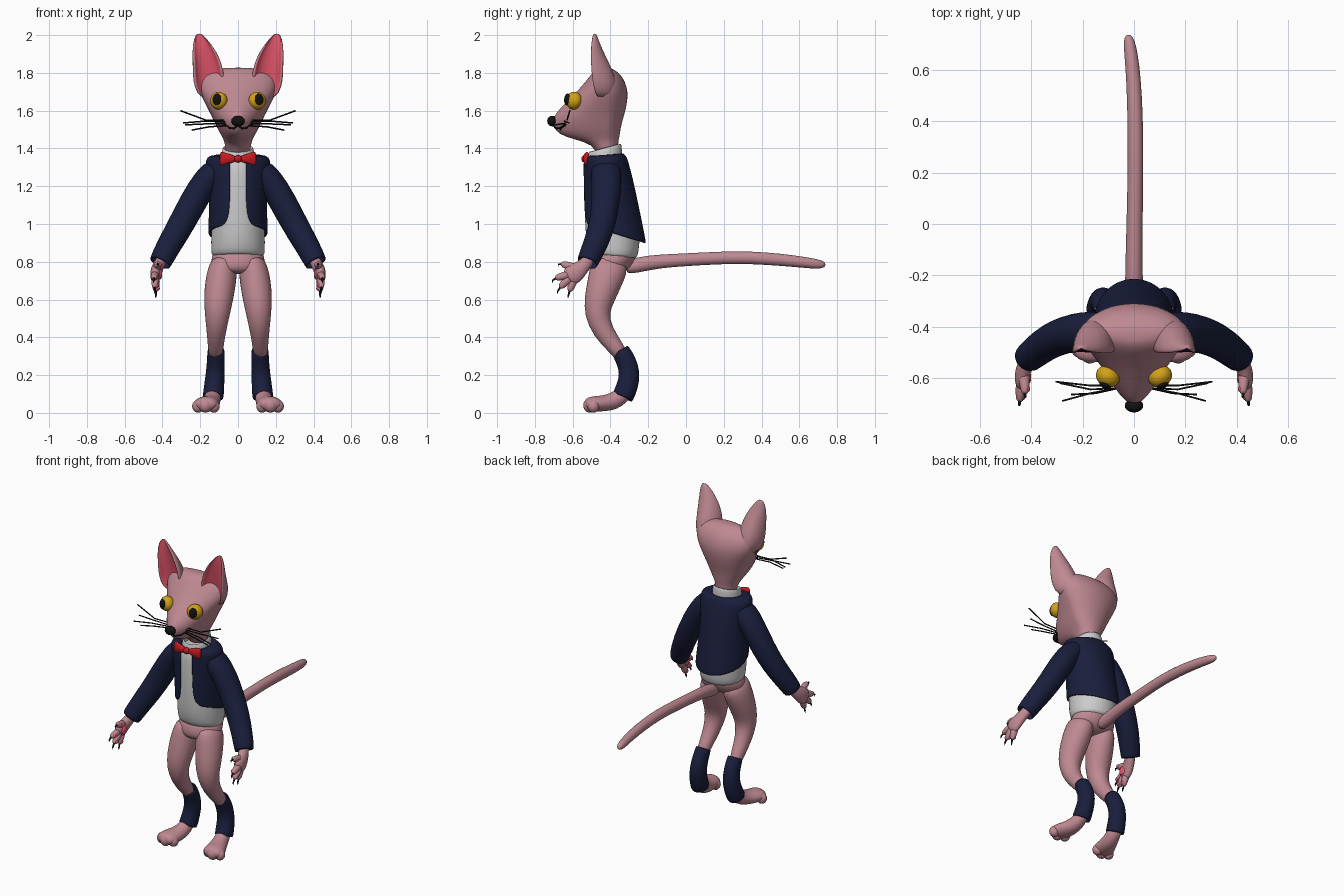
import bpy, bmesh
from math import sin, cos, pi, asin
from mathutils import Vector as V


def material(name, r, g, b):
    m = bpy.data.materials.new(name)
    m.diffuse_color = (r, g, b, 1)
    return m


PINK = material("pink_skin", .52, .25, .29)
NAVY = material("navy_cloth", .010, .013, .045)
WHITE = material("white_cloth", .72, .73, .74)
RED = material("red_satin", .55, .01, .015)
INNER = material("inner_pink", .85, .10, .16)
GOLD = material("gold_eye", .65, .36, .01)
BLACK = material("black", .006, .006, .006)


def skin(name, rows, mat, closed=True, cap=True, mirror=False, sub=1, thick=0, mat2=None, pick=None):
    """Bridge rows of points into a smooth surface."""
    bm = bmesh.new()
    grid = [[bm.verts.new(p) for p in row] for row in rows]
    n = len(grid[0])
    for a, b in zip(grid, grid[1:]):
        for i in range(n if closed else n - 1):
            j = (i + 1) % n
            f = bm.faces.new((a[i], a[j], b[j], b[i]))
            if pick and pick(i):
                f.material_index = 1
    if cap:
        bm.faces.new(grid[0])
        bm.faces.new(grid[-1])
    bmesh.ops.recalc_face_normals(bm, faces=bm.faces)
    for f in bm.faces:
        f.smooth = True
    me = bpy.data.meshes.new(name)
    bm.to_mesh(me)
    bm.free()
    me.materials.append(mat)
    if mat2:
        me.materials.append(mat2)
    ob = bpy.data.objects.new(name, me)
    bpy.context.collection.objects.link(ob)
    if mirror:
        ob.modifiers.new("mirror", 'MIRROR').use_mirror_merge = False
    if thick:
        s = ob.modifiers.new("cloth", 'SOLIDIFY')
        s.thickness, s.offset = thick, 0
    if sub:
        s = ob.modifiers.new("smooth", 'SUBSURF')
        s.levels = s.render_levels = sub
    return ob


def tube(name, pts, mat, n=16, ref=(1, 0, 0), **kw):
    """Sweep ellipses (x, y, z, ra, rb) square to the path."""
    rows = []
    for k, p in enumerate(pts):
        t = (V(pts[min(k + 1, len(pts) - 1)][:3]) - V(pts[max(k - 1, 0)][:3])).normalized()
        u = V(ref)
        u = (u - t * u.dot(t)).normalized()
        w = t.cross(u)
        rows.append([V(p[:3]) + u * p[3] * cos(2 * pi * i / n) + w * p[4] * sin(2 * pi * i / n)
                     for i in range(n)])
    return skin(name, rows, mat, **kw)


def levels(name, rings, mat, n=24, **kw):
    """Stack level ellipses (z, cy, rx, ry, tilt)."""
    rows = [[(rx * sin(2 * pi * i / n), cy - ry * cos(2 * pi * i / n), z + h * cos(2 * pi * i / n))
             for i in range(n)] for z, cy, rx, ry, h in rings]
    return skin(name, rows, mat, **kw)


def ball(name, loc, size, mat, mirror=True, facing=None):
    bm = bmesh.new()
    bmesh.ops.create_uvsphere(bm, u_segments=20, v_segments=12, radius=1)
    bmesh.ops.scale(bm, vec=size, verts=bm.verts)
    if facing:
        bmesh.ops.rotate(bm, matrix=V(facing).to_track_quat('-Y', 'Z').to_matrix(), verts=bm.verts)
    bmesh.ops.translate(bm, vec=loc, verts=bm.verts)
    for f in bm.faces:
        f.smooth = True
    me = bpy.data.meshes.new(name)
    bm.to_mesh(me)
    bm.free()
    me.materials.append(mat)
    ob = bpy.data.objects.new(name, me)
    bpy.context.collection.objects.link(ob)
    if mirror:
        ob.modifiers.new("mirror", 'MIRROR').use_mirror_merge = False
    return ob


# Head: egg-shaped level sections with a pointed muzzle (z, back, front, half width)
head, yc, N = [], -.425, 28
for z, yb, yf, w in [(1.36, -.36, -.48, .065), (1.42, -.36, -.485, .068), (1.45, -.355, -.60, .078),
                     (1.475, -.35, -.675, .092), (1.51, -.345, -.70, .112), (1.55, -.335, -.715, .13),
                     (1.60, -.32, -.68, .155), (1.65, -.31, -.63, .182), (1.70, -.307, -.58, .205),
                     (1.75, -.32, -.535, .208), (1.79, -.345, -.505, .185), (1.815, -.375, -.48, .14),
                     (1.828, -.405, -.455, .07)]:
    row = []
    for i in range(N):
        c, s = cos(2 * pi * i / N), sin(2 * pi * i / N)
        p = 1.3 if s < 0 else 1
        x = w * abs(c) ** p * (1 if c > 0 else -1)
        row.append((x, yc + s * (yb - yc if s > 0 else yc - yf), z))
    head.append(row)
skin("head", head, PINK)

# Ears: crescent sections, hollow side coloured
ear = []
for z, cx, rim, rx, d in [(1.66, .135, -.47, .07, .10), (1.73, .15, -.488, .085, .125), (1.79, .157, -.497, .085, .12),
                          (1.85, .163, -.50, .079, .095), (1.91, .177, -.50, .066, .065),
                          (1.96, .193, -.497, .046, .04), (1.995, .203, -.49, .025, .02), (2.008, .206, -.485, .01, .01)]:
    row = [(cx + rx * cos(pi * i / 10), rim + d * sin(pi * i / 10), z) for i in range(11)]
    row += [(cx - .8 * rx * cos(pi * i / 8), rim - .006 + .4 * d * sin(pi * i / 8), z) for i in range(9)]
    ear.append(row)
skin("ear", ear, PINK, mirror=True, mat2=INNER, pick=lambda i: 11 <= i <= 18)

# Face
ball("eye", (.102, -.594, 1.653), (.048, .042, .047), GOLD, facing=(.5, -.85, .1))
ball("pupil", (.112, -.63, 1.66), (.025, .012, .031), BLACK, facing=(.42, -.9, .12))
ball("nose", (0, -.708, 1.545), (.036, .027, .028), BLACK, mirror=False)


def strand(name, pts, r):
    tube(name, [(*p, r, r) for p in pts], BLACK, n=6, ref=(0, 0, 1), mirror=True, sub=0)


strand("mouth", [(0, -.70, 1.522), (.022, -.69, 1.506), (.045, -.662, 1.508), (.07, -.635, 1.53)], .005)
for a, m, e in [((.07, -.63, 1.55), (.17, -.63, 1.55), (.305, -.615, 1.60)),
                ((.06, -.64, 1.54), (.17, -.645, 1.545), (.29, -.62, 1.535)),
                ((.065, -.64, 1.53), (.17, -.66, 1.53), (.28, -.69, 1.525)),
                ((.06, -.64, 1.52), (.15, -.66, 1.515), (.245, -.665, 1.497))]:
    strand("whisker", [a, m, e], .004)

# Shirt, collar and bow tie
levels("shirt", [(.825, -.38, .135, .116, .012), (.835, -.382, .142, .126, .01), (.90, -.385, .144, .142, 0),
                 (.98, -.39, .142, .145, 0), (1.1, -.402, .136, .136, 0), (1.22, -.412, .13, .124, 0),
                 (1.33, -.425, .125, .107, 0), (1.355, -.43, .08, .08, 0)], WHITE)
levels("collar", [(1.335, -.43, .084, .088, -.02), (1.365, -.43, .083, .087, -.02), (1.405, -.43, .078, .084, -.022)],
       WHITE, cap=False, thick=.01)
tube("bow_wing", [(.008, -.53, 1.345, .012, .014), (.035, -.532, 1.345, .016, .022),
                  (.075, -.528, 1.345, .018, .036), (.098, -.522, 1.345, .013, .043)], RED, ref=(0, 1, 0), mirror=True)
ball("bow_knot", (0, -.536, 1.345), (.021, .018, .02), RED, mirror=False)

# Jacket: open at the front, hem lower at the back (z, cy, rx, ry, gap, tilt)
coat = []
for z, cy, rx, ry, gap, h in [(.948, -.378, .152, .160, .085, .05), (.962, -.379, .152, .160, .06, .05),
                              (1.03, -.389, .150, .153, .046, .03), (1.11, -.40, .147, .143, .042, .01),
                              (1.2, -.41, .15, .132, .04, 0), (1.29, -.422, .163, .122, .04, 0),
                              (1.34, -.428, .168, .114, .04, 0), (1.358, -.43, .15, .108, .045, 0),
                              (1.362, -.43, .085, .092, .05, -.01)]:
    a0 = asin(gap / rx)
    ang = [a0 + (2 * pi - 2 * a0) * i / 30 for i in range(31)]
    coat.append([(rx * sin(a), cy - ry * cos(a), z + h * cos(a)) for a in ang])
skin("jacket", coat, NAVY, closed=False, cap=False, thick=.012)

# Sleeves
tube("sleeve", [(.09, -.425, 1.30, .05, .07), (.135, -.423, 1.275, .068, .08), (.20, -.42, 1.185, .07, .076),
                (.265, -.43, 1.065, .07, .07), (.325, -.455, .955, .066, .066), (.375, -.49, .87, .061, .06),
                (.415, -.525, .79, .057, .054)], NAVY, cap=False, thick=.008, mirror=True)

# Hands with fingers, claws and pads
tube("palm", [(.395, -.50, .83, .03, .032), (.42, -.54, .78, .031, .036), (.434, -.575, .75, .03, .05),
              (.438, -.605, .728, .029, .056), (.438, -.63, .71, .022, .042)], PINK, mirror=True)
for root, tip in [((.430, -.575, .765), (.425, -.655, .788)), ((.438, -.61, .735), (.445, -.685, .715)),
                  ((.438, -.61, .72), (.44, -.663, .668)), ((.435, -.59, .715), (.435, -.615, .65))]:
    a, b = V(root), V(tip)
    d = (b - a).normalized()
    tube("finger", [(*a, .024, .024), (*((a + b) / 2), .022, .023), (*b, .017, .018), (*(b + d * .008), .008, .008)],
         PINK, n=10, mirror=True)
    c = b + d * .022 + V((0, 0, -.008))
    tube("claw", [(*b, .007, .007), (*c, .005, .005), (*(c + V((0, -.002, -.014))), .001, .001)], BLACK, n=6,
         mirror=True, sub=0)
    ball("finger_pad", a.lerp(b, .85) + V((-.012, 0, 0)), (.009, .012, .012), INNER)
ball("palm_pad", (.411, -.598, .735), (.010, .026, .028), INNER)

# Hips, legs and tail
levels("hips", [(.86, -.38, .13, .115, 0), (.83, -.382, .138, .118, 0), (.79, -.395, .146, .116, 0),
                (.755, -.405, .13, .10, 0), (.735, -.41, .08, .06, 0)], PINK)
tube("leg", [(.072, -.395, .82, .062, .09), (.082, -.41, .76, .079, .102), (.092, -.432, .69, .084, .092),
             (.104, -.46, .60, .079, .081), (.11, -.473, .52, .067, .068), (.115, -.44, .43, .052, .056),
             (.118, -.375, .35, .042, .044), (.12, -.33, .29, .036, .036)], PINK, mirror=True)
tube("tail", [(0, -.33, .765, .035, .035), (0, -.25, .785, .036, .042), (0, -.15, .802, .034, .037),
              (.002, 0, .811, .032, .034), (.006, .2, .822, .031, .034), (.006, .35, .822, .031, .034),
              (.002, .5, .811, .03, .033), (-.006, .62, .798, .028, .03), (-.017, .70, .787, .025, .026),
              (-.022, .728, .785, .017, .018), (-.023, .738, .784, .006, .006)], PINK)

# Ankle cuffs and feet
tube("ankle_cuff", [(.116, -.35, .335, .043, .046), (.117, -.315, .275, .044, .05), (.12, -.297, .21, .047, .053),
                    (.126, -.308, .145, .05, .054), (.132, -.337, .08, .054, .055)], NAVY, cap=False, thick=.008,
     mirror=True)
tube("foot", [(.128, -.305, .14, .036, .036), (.131, -.335, .092, .042, .045), (.14, -.385, .06, .048, .048),
              (.153, -.435, .05, .058, .043), (.167, -.48, .048, .068, .042), (.174, -.515, .047, .064, .038),
              (.176, -.538, .045, .038, .022)], PINK, mirror=True)
for x, y, r in [(.128, -.492, .031), (.172, -.508, .036), (.212, -.49, .031)]:
    ball("toe", (x, y, r + .004), (r, r, r + .003), PINK)
